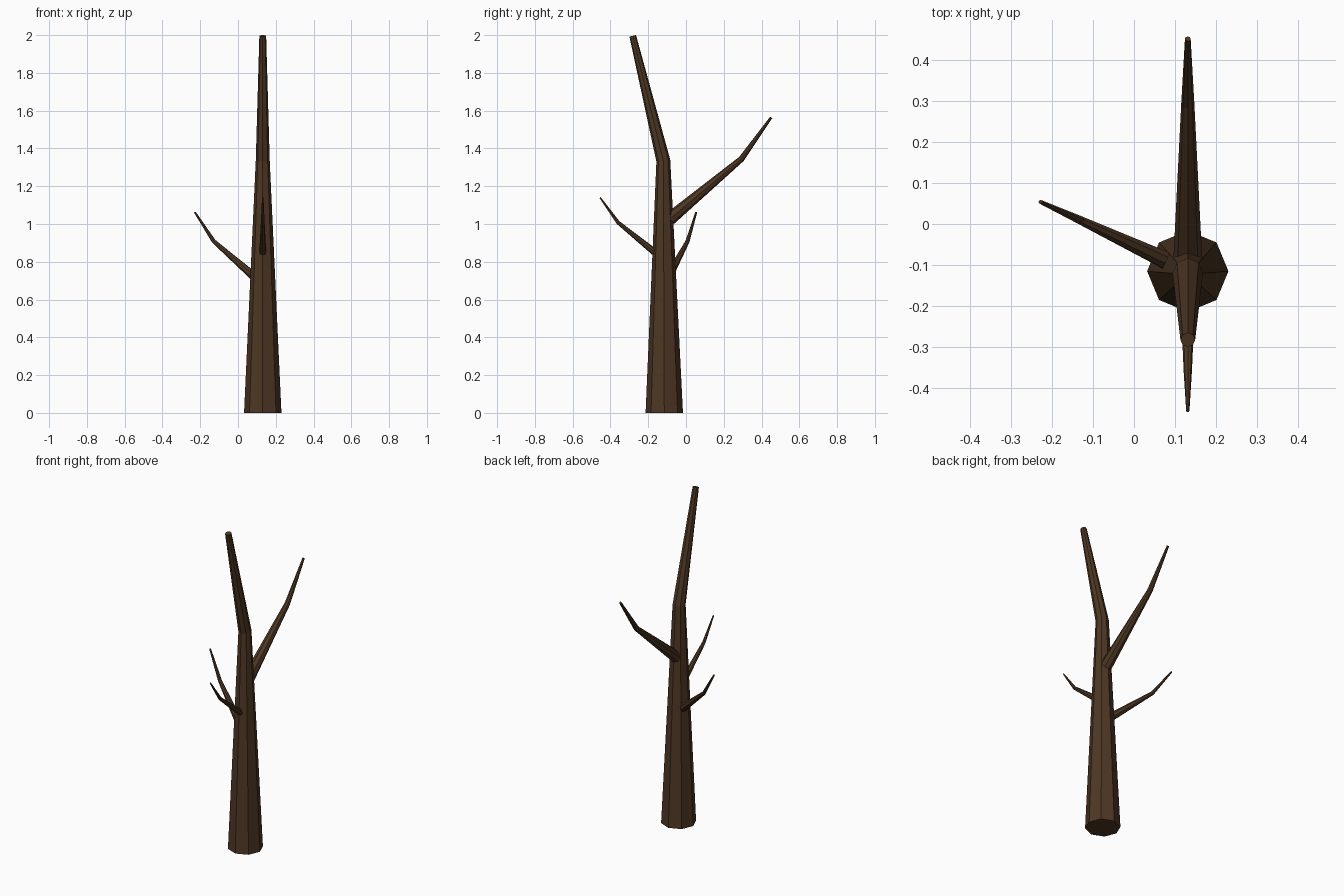
import bpy, bmesh, math
from mathutils import Vector

if "Cube" in bpy.data.objects:
    bpy.data.objects.remove(bpy.data.objects["Cube"])

SIDES = 8
bark = bpy.data.materials.new("bark")
bark.diffuse_color = (0.075, 0.038, 0.017, 1)
bark.use_nodes = True
bark.node_tree.nodes["Principled BSDF"].inputs["Base Color"].default_value = bark.diffuse_color


def limb(name, path):
    """Tapered, capped faceted tube through (x, y, z, radius) points."""
    pts = [Vector(p[:3]) for p in path]
    bm = bmesh.new()
    rings = []
    for i, p in enumerate(pts):
        # each ring faces the average of its neighbouring directions
        before = (p - pts[i - 1]).normalized() if i > 0 else Vector()
        after = (pts[i + 1] - p).normalized() if i < len(pts) - 1 else Vector()
        turn = Vector((0, 0, 1)).rotation_difference((before + after).normalized())
        ring = []
        for k in range(SIDES):
            a = 2 * math.pi * k / SIDES
            ring.append(bm.verts.new(
                p + turn @ Vector((math.cos(a), math.sin(a), 0)) * path[i][3]))
        rings.append(ring)
    for low, high in zip(rings, rings[1:]):
        for k in range(SIDES):
            n = (k + 1) % SIDES
            bm.faces.new((low[k], low[n], high[n], high[k]))
    bm.faces.new(rings[0][::-1])
    bm.faces.new(rings[-1])
    mesh = bpy.data.meshes.new(name)
    bm.to_mesh(mesh)
    bm.free()
    mesh.materials.append(bark)
    obj = bpy.data.objects.new(name, mesh)
    bpy.context.collection.objects.link(obj)
    return obj


# Trunk, bending towards the front near the top
trunk = limb("trunk", [(0.131, -0.115, 0, 0.099),
                       (0.131, -0.120, 1.335, 0.037),
                       (0.131, -0.282, 1.996, 0.018)])
for v in trunk.data.vertices[:SIDES]:
    v.co.z = 0  # level foot

# Three bent side branches
limb("back_branch", [(0.131, -0.085, 1.028, 0.035),
                     (0.131, 0.293, 1.344, 0.016),
                     (0.131, 0.451, 1.564, 0.007)])
limb("front_branch", [(0.131, -0.155, 0.842, 0.019),
                      (0.131, -0.360, 1.008, 0.010),
                      (0.131, -0.455, 1.140, 0.004)])
limb("left_branch", [(0.085, -0.092, 0.722, 0.023),
                     (-0.128, 0.008, 0.908, 0.011),
                     (-0.228, 0.054, 1.062, 0.005)])
